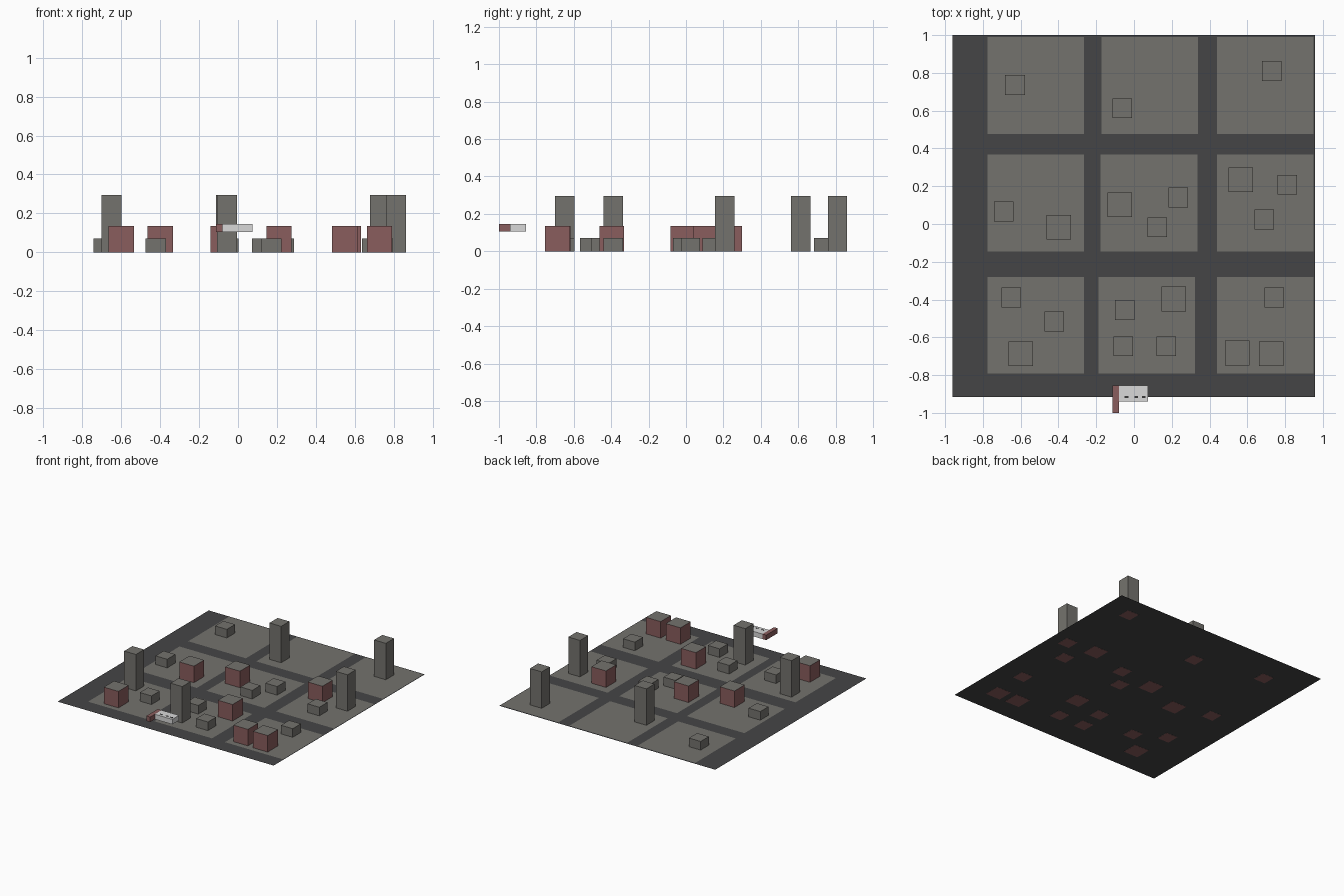
import bpy, bmesh

if "Cube" in bpy.data.objects:
    bpy.data.objects.remove(bpy.data.objects["Cube"])


def material(name, srgb):
    m = bpy.data.materials.new(name)
    lin = [c / 12.92 if c <= 0.04045 else ((c + 0.055) / 1.055) ** 2.4 for c in srgb]
    m.diffuse_color = (*lin, 1)
    m.use_nodes = True
    m.node_tree.nodes["Principled BSDF"].inputs["Base Color"].default_value = m.diffuse_color
    return m


ASPHALT = material("asphalt", (0.27, 0.27, 0.275))
CONCRETE = material("concrete", (0.455, 0.45, 0.43))
BRICK = material("brick red", (0.54, 0.365, 0.365))
WHITE = material("white", (0.85, 0.85, 0.85))
DARK = material("dark grey", (0.22, 0.22, 0.22))


def make(name, bm, mats):
    me = bpy.data.meshes.new(name)
    bm.to_mesh(me)
    bm.free()
    for m in mats:
        me.materials.append(m)
    ob = bpy.data.objects.new(name, me)
    bpy.context.collection.objects.link(ob)
    return ob


def sheet(name, x0, x1, y0, y1, z, mat):
    bm = bmesh.new()
    bm.faces.new([bm.verts.new(p) for p in
                  ((x0, y0, z), (x1, y0, z), (x1, y1, z), (x0, y1, z))])
    return make(name, bm, [mat])


def box(name, x0, x1, y0, y1, z0, z1, mat, roof=None, base=None):
    """Box whose roof and base may have their own colours."""
    bm = bmesh.new()
    bmesh.ops.create_cube(bm, size=1)
    for v in bm.verts:
        v.co = (x0 if v.co.x < 0 else x1, y0 if v.co.y < 0 else y1,
                z0 if v.co.z < 0 else z1)
    bm.normal_update()
    for f in bm.faces:
        f.material_index = 1 if f.normal.z > 0.5 else 2 if f.normal.z < -0.5 else 0
    return make(name, bm, [mat, roof or mat, base or mat])


# Road surface
sheet("road", -0.96, 0.957, -0.915, 1.0, 0.001, ASPHALT)

# Nine pavement blocks (columns shift a little per row)
for y, columns in ((0.733, (-0.52, 0.084, 0.695)),
                   (0.111, (-0.52, 0.079, 0.695)),
                   (-0.536, (-0.52, 0.068, 0.695))):
    for x in columns:
        sheet("pavement_block", x - 0.256, x + 0.256, y - 0.256, y + 0.256, 0.003, CONCRETE)

# Buildings: name, width, height, wall colour, centres
KINDS = (
    ("tower", 0.104, 0.295, CONCRETE,
     ((-0.062, 0.613), (0.729, 0.81), (0.811, 0.207), (-0.649, -0.389), (-0.057, -0.648))),
    ("brick_building", 0.13, 0.135, BRICK,
     ((-0.398, -0.018), (-0.075, 0.103), (0.565, 0.235), (-0.599, -0.688),
      (0.21, -0.397), (0.547, -0.683), (0.726, -0.688))),
    ("small_house", 0.104, 0.072, CONCRETE,
     ((-0.63, 0.736), (-0.69, 0.066), (0.234, 0.14), (0.123, -0.018), (0.689, 0.024),
      (-0.422, -0.516), (-0.049, -0.455), (0.742, -0.389), (0.171, -0.648))),
)
for name, w, h, wall, centres in KINDS:
    for x, y in centres:
        box(name, x - w / 2, x + w / 2, y - w / 2, y + w / 2, 0, h, wall, CONCRETE, BRICK)

# Floating L-shaped vehicle: white body, red cross bar, dark roof marks
box("vehicle_body", -0.08, 0.075, -0.94, -0.855, 0.105, 0.145, WHITE)
box("vehicle_bar", -0.113, -0.08, -1.0, -0.855, 0.105, 0.145, BRICK)
for x in (-0.04, 0.012, 0.052):
    box("roof_mark", x - 0.01, x + 0.01, -0.92, -0.911, 0.145, 0.147, DARK)
